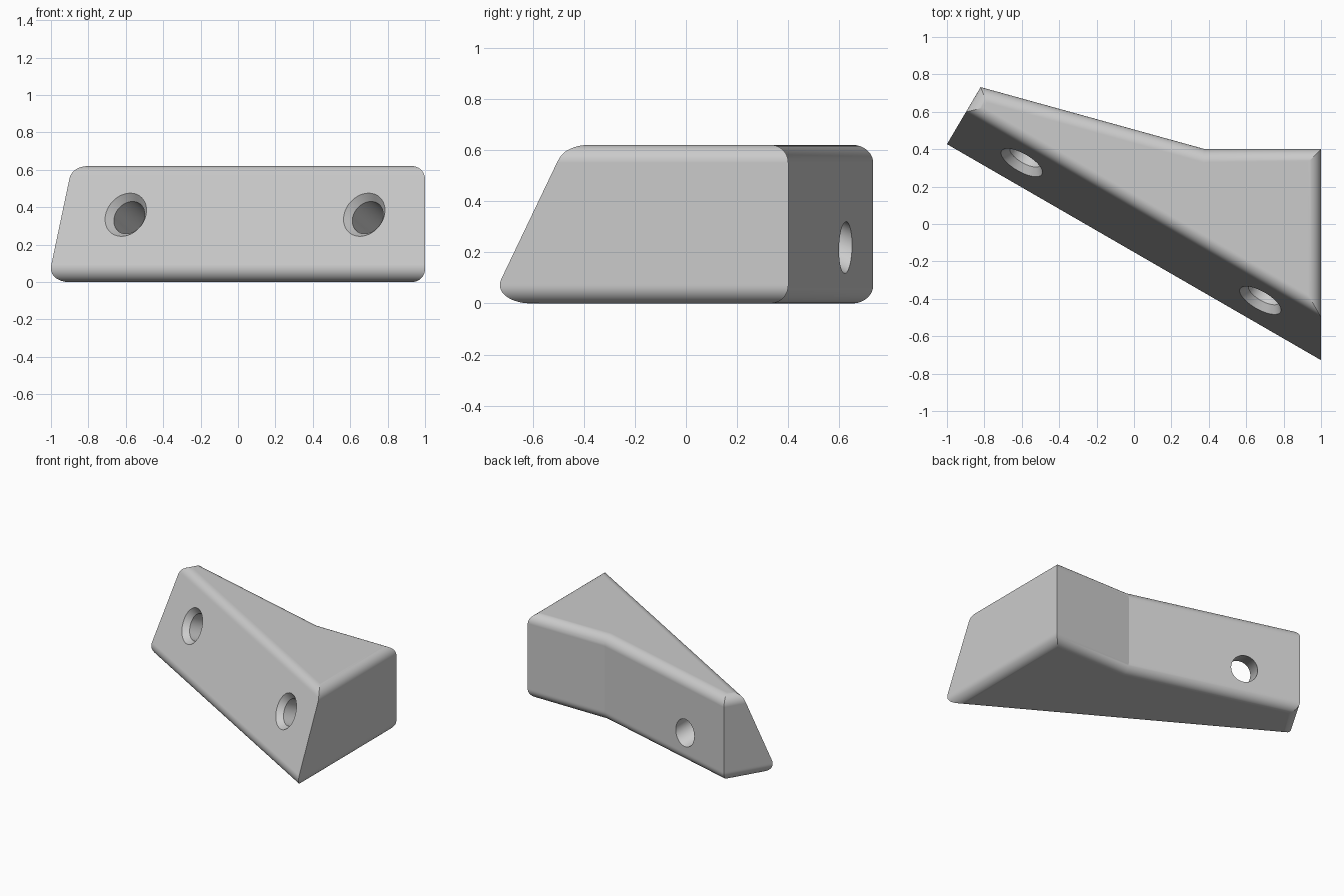
import bpy, bmesh, math
from mathutils import Vector

if "Cube" in bpy.data.objects:
    bpy.data.objects.remove(bpy.data.objects["Cube"])

HEIGHT, FILLET, TILT = 0.62, 0.07, math.radians(22.5)
# plan outline, counter-clockwise; the first side is the sloping front
PLAN = [Vector(p) for p in ((-1, 0.427), (1, -0.728), (1, 0.4), (0.38, 0.4), (-0.82, 0.732))]

grey = bpy.data.materials.new("plain grey")
grey.use_nodes = True
grey.diffuse_color = (0.6, 0.6, 0.6, 1)
grey.node_tree.nodes["Principled BSDF"].inputs["Base Color"].default_value = grey.diffuse_color


def loft(name, rings):
    """Closed solid through rings with equal point counts."""
    bm = bmesh.new()
    loops = [[bm.verts.new(p) for p in ring] for ring in rings]
    n = len(loops[0])
    for a, b in zip(loops, loops[1:]):
        for i in range(n):
            j = (i + 1) % n
            bm.faces.new((a[i], a[j], b[j], b[i]))
    bm.faces.new(loops[0][::-1])
    bm.faces.new(loops[-1])
    bmesh.ops.recalc_face_normals(bm, faces=bm.faces)
    mesh = bpy.data.meshes.new(name)
    bm.to_mesh(mesh)
    bm.free()
    mesh.materials.append(grey)
    obj = bpy.data.objects.new(name, mesh)
    bpy.context.collection.objects.link(obj)
    return obj


def slope(z):
    """Inset of the flat part of the front at height z."""
    return FILLET * (1 - math.cos(TILT)) + (z - FILLET * (1 + math.sin(TILT))) * math.tan(TILT)


def section(z, front, side):
    """Plan outline with its front and its other sides moved inwards."""
    lines = []
    for i, p in enumerate(PLAN):
        d = (PLAN[(i + 1) % len(PLAN)] - p).normalized()
        normal = Vector((-d.y, d.x))
        lines.append((normal, normal.dot(p) + (front if i == 0 else side)))
    ring = []
    for i, (n2, c2) in enumerate(lines):
        n1, c1 = lines[i - 1]
        det = n1.x * n2.y - n1.y * n2.x
        ring.append(((c1 * n2.y - c2 * n1.y) / det, (n1.x * c2 - n2.x * c1) / det, z))
    return ring


# Block with rounded top and bottom rims and sharp upright corners
STEP = TILT / 3
rings = []
for k in range(16):
    a = k * STEP
    curve = FILLET * (1 - math.sin(a))
    rings.append(section(FILLET * (1 - math.cos(a)), curve, curve if k < 12 else 0))
top_centre = slope(HEIGHT - FILLET + FILLET * math.sin(TILT)) + FILLET * math.cos(TILT)
for k in range(13):
    b = k * STEP
    z = HEIGHT - FILLET + FILLET * math.sin(b)
    curve = FILLET * math.cos(b)
    rings.append(section(z, slope(z) if k < 3 else top_centre - curve, FILLET - curve))
block = loft("wedge_block", rings)

# Countersunk screw holes, square to the sloping front
along = (PLAN[1] - PLAN[0]).normalized()
inward = Vector((-along.y, along.x))
axis = Vector((*(inward * math.cos(TILT)), -math.sin(TILT)))
u = Vector((along.x, along.y, 0))
v = axis.cross(u)
bpy.context.view_layer.objects.active = block
for name, x, depth in (("through_hole", -0.6, 0.7), ("blind_hole", 0.675, 0.4)):
    z = 0.36
    foot = PLAN[0] + along * ((x - inward.x * slope(z) - PLAN[0].x) / along.x) + inward * slope(z)
    centre = Vector((foot.x, foot.y, z))
    profile = ((-0.04, 0.157), (0.04, 0.093), (depth, 0.093))
    cutter = loft(name, [[centre + axis * d + r * (u * math.cos(t) + v * math.sin(t))
                          for t in (i * math.tau / 48 for i in range(48))] for d, r in profile])
    mod = block.modifiers.new(name, "BOOLEAN")
    mod.operation, mod.solver, mod.object = "DIFFERENCE", "EXACT", cutter
    bpy.ops.object.modifier_apply(modifier=mod.name)
    bpy.data.objects.remove(cutter)

# Smooth fillets and bores, crisp corners
block.select_set(True)
bpy.ops.object.shade_smooth_by_angle(angle=math.radians(14))
weighted = block.modifiers.new("even_shading", "WEIGHTED_NORMAL")
weighted.keep_sharp = True
